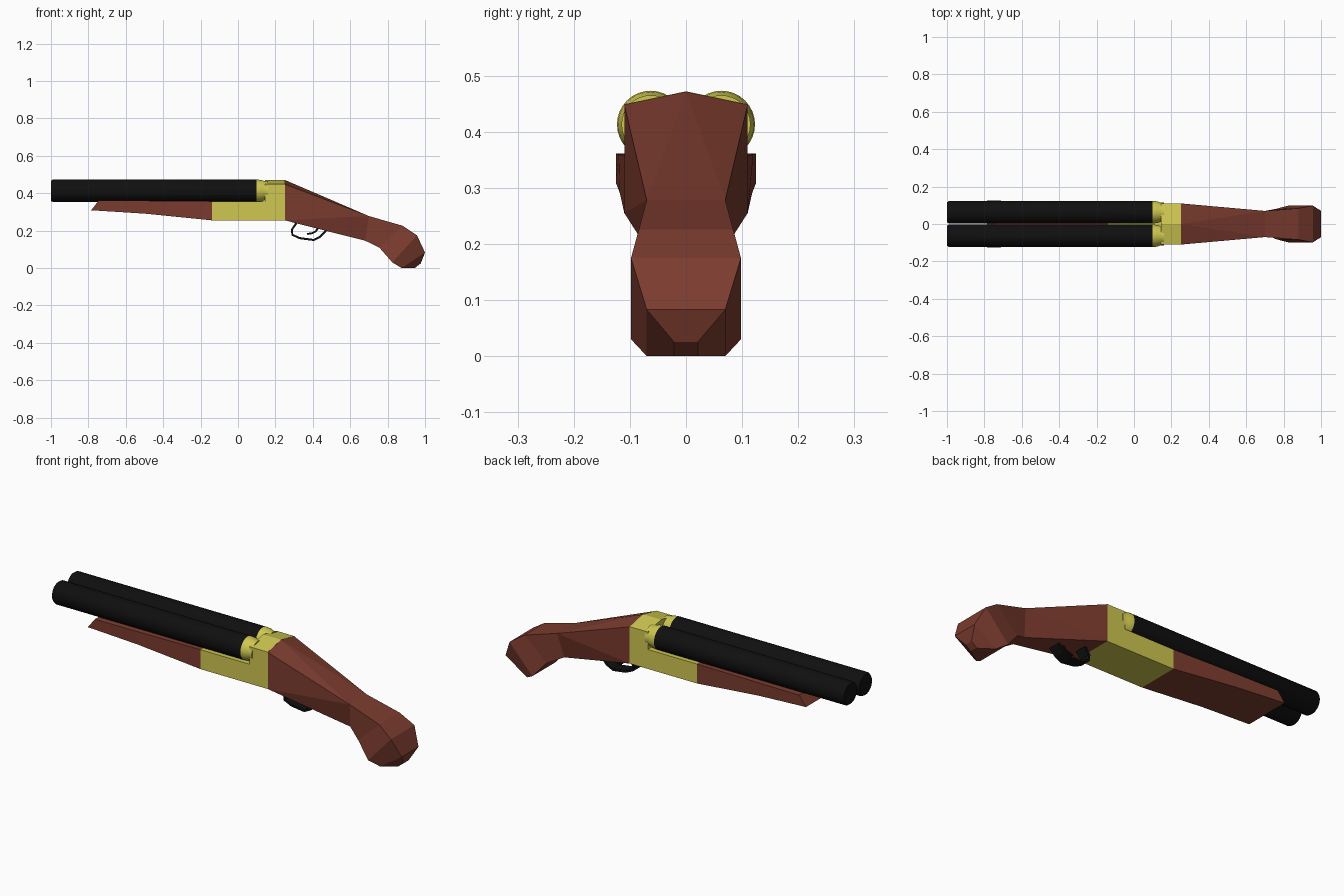
import bpy, bmesh, math
from mathutils import Matrix, Vector

cube = bpy.data.objects.get("Cube")
if cube:
    bpy.data.objects.remove(cube, do_unlink=True)


def material(name, rgb):
    m = bpy.data.materials.new(name)
    m.use_nodes = True
    m.diffuse_color = (*rgb, 1)
    m.node_tree.nodes["Principled BSDF"].inputs["Base Color"].default_value = (*rgb, 1)
    return m


WOOD = material("red brown wood", (0.2, 0.045, 0.028))
BRASS = material("yellow brass", (0.62, 0.57, 0.082))
BLACK = material("black steel", (0.005, 0.005, 0.005))


def finish(name, bm, mat):
    bmesh.ops.recalc_face_normals(bm, faces=bm.faces)
    mesh = bpy.data.meshes.new(name)
    bm.to_mesh(mesh)
    bm.free()
    mesh.materials.append(mat)
    obj = bpy.data.objects.new(name, mesh)
    bpy.context.collection.objects.link(obj)
    return obj


def add_ring(bm, top, bottom):
    """Four-corner section from (x, z, half width) of its top and bottom edges."""
    return [bm.verts.new((x, side * w, z))
            for (x, z, w), side in ((top, -1), (top, 1), (bottom, 1), (bottom, -1))]


def bridge(bm, a, b, sides=range(4)):
    for i in sides:
        j = (i + 1) % 4
        bm.faces.new((a[i], a[j], b[j], b[i]))


def loft(name, sections, mat):
    bm = bmesh.new()
    rings = [add_ring(bm, *s) for s in sections]
    for a, b in zip(rings, rings[1:]):
        bridge(bm, a, b)
    bm.faces.new(rings[0])
    bm.faces.new(rings[-1])
    return finish(name, bm, mat)


def lathe(name, profile, y, z, mat, sides=32):
    """Round part along x from (x, radius) pairs."""
    bm = bmesh.new()
    rings = [[bm.verts.new((x, y + r * math.cos(i * math.tau / sides),
                            z + r * math.sin(i * math.tau / sides)))
              for i in range(sides)] for x, r in profile]
    for a, b in zip(rings, rings[1:]):
        for i in range(sides):
            j = (i + 1) % sides
            bm.faces.new((a[i], a[j], b[j], b[i]))
    bm.faces.new(rings[0])
    bm.faces.new(rings[-1])
    obj = finish(name, bm, mat)
    bpy.ops.object.select_all(action='DESELECT')
    obj.select_set(True)
    bpy.context.view_layer.objects.active = obj
    bpy.ops.object.shade_smooth_by_angle(angle=math.radians(35))
    return obj


def strap(name, path, half_width, thickness, mat):
    """Bent flat strip following (x, z) points."""
    pts = [Vector(p) for p in path]
    sections = []
    for i, p in enumerate(pts):
        d = (pts[min(i + 1, len(pts) - 1)] - pts[max(i - 1, 0)]).normalized()
        n = Vector((-d.y, d.x)) * thickness / 2
        a, b = p + n, p - n
        sections.append(((a.x, a.y, half_width), (b.x, b.y, half_width)))
    return loft(name, sections, mat)


# Twin barrels with brass breech ends
for label, side in (("left", 1), ("right", -1)):
    lathe(label + "_barrel", [(-1, 0.053), (-0.99, 0.06), (0.1, 0.06)],
          side * 0.063, 0.413, BLACK)
    lathe(label + "_breech_end", [(0.1, 0.06), (0.125, 0.058), (0.14, 0.052), (0.16, 0.052)],
          side * 0.063, 0.413, BRASS)

# Receiver: L-shaped side outline with a ridged top
bm = bmesh.new()
front = add_ring(bm, (-0.14, 0.357, 0.11), (-0.14, 0.255, 0.11))
step = add_ring(bm, (0.145, 0.357, 0.11), (0.145, 0.255, 0.11))
rear = add_ring(bm, (0.25, 0.357, 0.11), (0.25, 0.255, 0.11))
bm.faces.new(front)
bridge(bm, front, step)
bridge(bm, step, rear, (1, 2, 3))
bm.faces.new(rear)
roofs = []
for base, x in ((step, 0.145), (rear, 0.25)):
    roof = [base[0]] + [bm.verts.new((x, y, z)) for y, z in
                        ((-0.11, 0.449), (0, 0.472), (0.11, 0.449))] + [base[1]]
    bm.faces.new(roof)
    roofs.append(roof)
for i in range(4):
    bm.faces.new((roofs[0][i], roofs[0][i + 1], roofs[1][i + 1], roofs[1][i]))
finish("receiver", bm, BRASS)

# Wooden fore-end flaring towards the muzzle
loft("fore_end", [((-0.745, 0.361, 0.125), (-0.785, 0.309, 0.125)),
                  ((-0.5, 0.36, 0.12), (-0.5, 0.291, 0.118)),
                  ((-0.14, 0.357, 0.11), (-0.14, 0.255, 0.11))], WOOD)

# Stock: ridged front section, narrow wrist, bulging grip
bm = bmesh.new()
head = add_ring(bm, (0.25, 0.448, 0.11), (0.25, 0.255, 0.11))
ridge = bm.verts.new((0.25, 0, 0.471))
grip = [add_ring(bm, *s) for s in (
    ((0.70, 0.278, 0.07), (0.68, 0.146, 0.04)),
    ((0.88, 0.226, 0.084), (0.755, 0.11, 0.08)),
    ((0.957, 0.175, 0.098), (0.825, 0.03, 0.098)),
    ((1.0, 0.083, 0.07), (0.875, 0, 0.07)),
    ((0.977, 0.025, 0.021), (0.945, 0, 0.021)))]
wrist = grip[0]
bm.faces.new((head[0], ridge, head[1], head[2], head[3]))
bm.faces.new((head[0], ridge, wrist[0]))
bm.faces.new((ridge, head[1], wrist[1]))
bm.faces.new((ridge, wrist[0], wrist[1]))
for top, low in ((0, 3), (1, 2)):
    bm.faces.new((head[top], head[low], wrist[top]))
    bm.faces.new((head[low], wrist[low], wrist[top]))
bridge(bm, head, wrist, (2,))
for a, b in zip(grip, grip[1:]):
    bridge(bm, a, b)
bm.faces.new(grip[-1])
finish("stock", bm, WOOD)

# Trigger guard and trigger
strap("trigger_guard", [(0.315, 0.245), (0.288, 0.205), (0.29, 0.178), (0.33, 0.16),
                        (0.405, 0.15), (0.44, 0.168), (0.47, 0.2)], 0.03, 0.011, BLACK)
strap("trigger", [(0.43, 0.215), (0.415, 0.196), (0.395, 0.186), (0.37, 0.182)],
      0.012, 0.01, BLACK)
